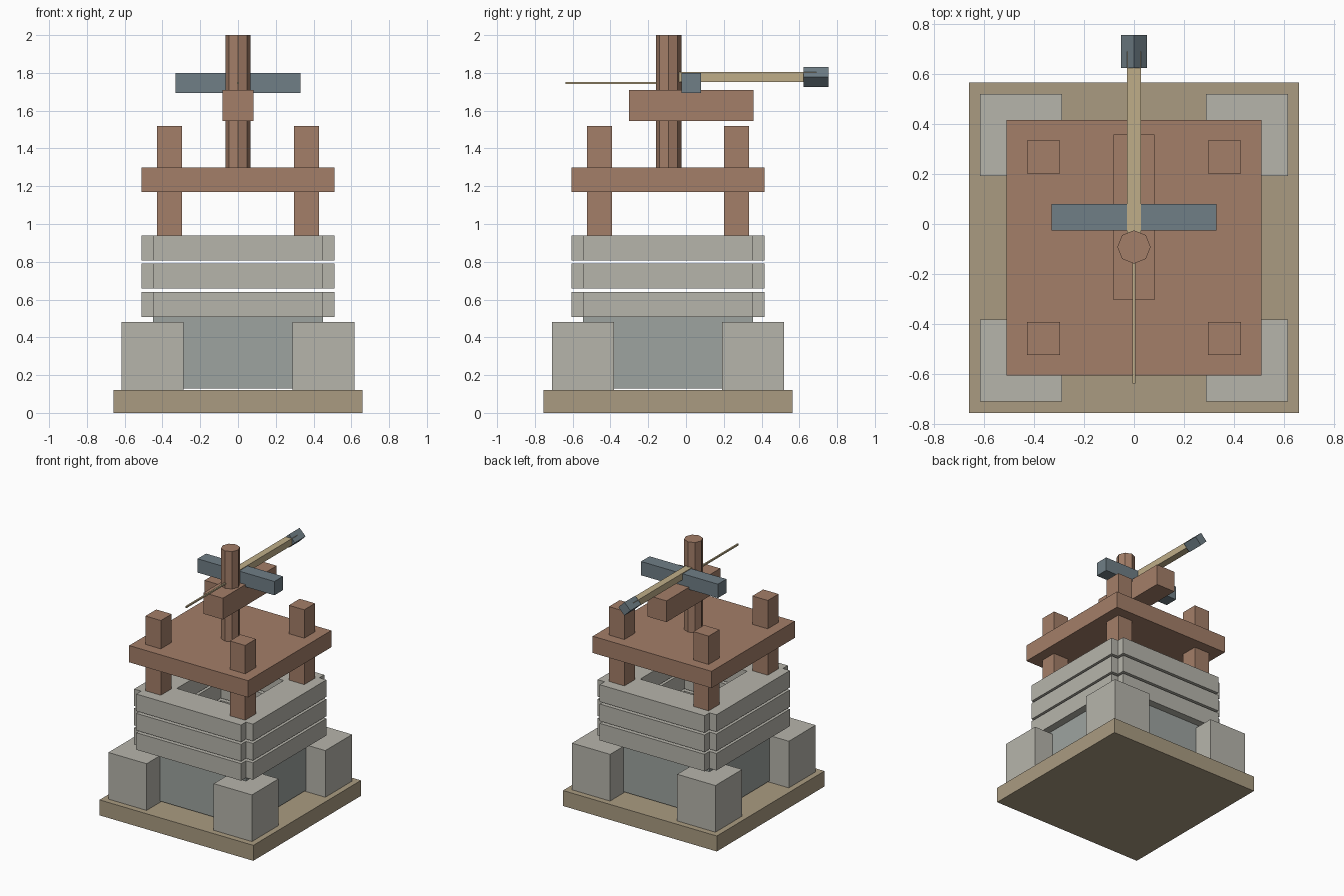
import bpy
import math

if "Cube" in bpy.data.objects:
    bpy.data.objects.remove(bpy.data.objects["Cube"])

CY = -0.095  # the tower axis lies in front of the origin


def material(name, rgb):
    m = bpy.data.materials.new(name)
    m.diffuse_color = (*rgb, 1)
    m.use_nodes = True
    m.node_tree.nodes["Principled BSDF"].inputs["Base Color"].default_value = m.diffuse_color
    return m


WOOD = material("brown_wood", (0.37, 0.21, 0.14))
STONE = material("pale_stone", (0.47, 0.46, 0.41))
CORE = material("grey_stone", (0.34, 0.37, 0.35))
SAND = material("sand_stone", (0.40, 0.33, 0.22))
STEEL = material("steel", (0.16, 0.21, 0.24))
TAN = material("tan_wood", (0.52, 0.42, 0.25))


def finish(name, mat):
    o = bpy.context.object
    o.name = o.data.name = name
    o.data.materials.append(mat)
    return o


def box(name, x, y, z, mat):
    """Box from (min, max) ranges on each axis."""
    bpy.ops.mesh.primitive_cube_add(size=1)
    o = finish(name, mat)
    for v in o.data.vertices:
        v.co = [r[0] + (c + 0.5) * (r[1] - r[0]) for r, c in zip((x, y, z), v.co)]
    return o


def around(cx, cy, half):
    return (cx - half, cx + half), (cy - half, cy + half)


# Plinth and wall core
box("plinth", *around(0, CY, 0.66), (0, 0.12), SAND)
box("wall_core", *around(0, CY, 0.45), (0.13, 0.51), CORE)

# Corner stones and platform posts
for sx in (-1, 1):
    for sy in (-1, 1):
        box("corner_stone", *around(sx * 0.452, CY + sy * 0.45, 0.164), (0.12, 0.482), STONE)
        box("platform_post", *around(sx * 0.362, CY + sy * 0.362, 0.066), (0.94, 1.52), WOOD)

# Three open courses of wall beams with notched corners
OUT, LONG, THICK = 0.51, 0.45, 0.24
for z in (0.508, 0.658, 0.808):
    for s in (-1, 1):
        edge = sorted((s * OUT, s * (OUT - THICK)))
        zr = (z, z + 0.132)
        box("cross_beam", (-LONG, LONG), [CY + e for e in edge], zr, STONE)
        box("side_beam", edge, (CY - LONG, CY + LONG), zr, STONE)

# Platform
box("platform", *around(0, CY, 0.51), (1.17, 1.30), WOOD)

# Eight-sided mast and its saddle block
bpy.ops.mesh.primitive_cylinder_add(vertices=8, radius=0.067, depth=0.70, location=(0, -0.092, 1.65))
finish("mast", WOOD)
box("saddle_block", (-0.082, 0.082), (-0.303, 0.357), (1.545, 1.71), WOOD)

# Crossbar, swinging arm and thin rod
box("crossbar", (-0.33, 0.33), (-0.025, 0.08), (1.693, 1.80), STEEL)
box("arm", (-0.027, 0.027), (-0.04, 0.69), (1.753, 1.805), TAN)
box("rod", (-0.006, 0.006), (-0.637, -0.09), (1.741, 1.753), TAN)

# Diamond-section head on the arm
bpy.ops.mesh.primitive_cylinder_add(vertices=4, radius=0.052, depth=0.132,
                                    location=(0, 0.689, 1.778), rotation=(math.pi / 2, 0, 0))
finish("arm_head", STEEL)
